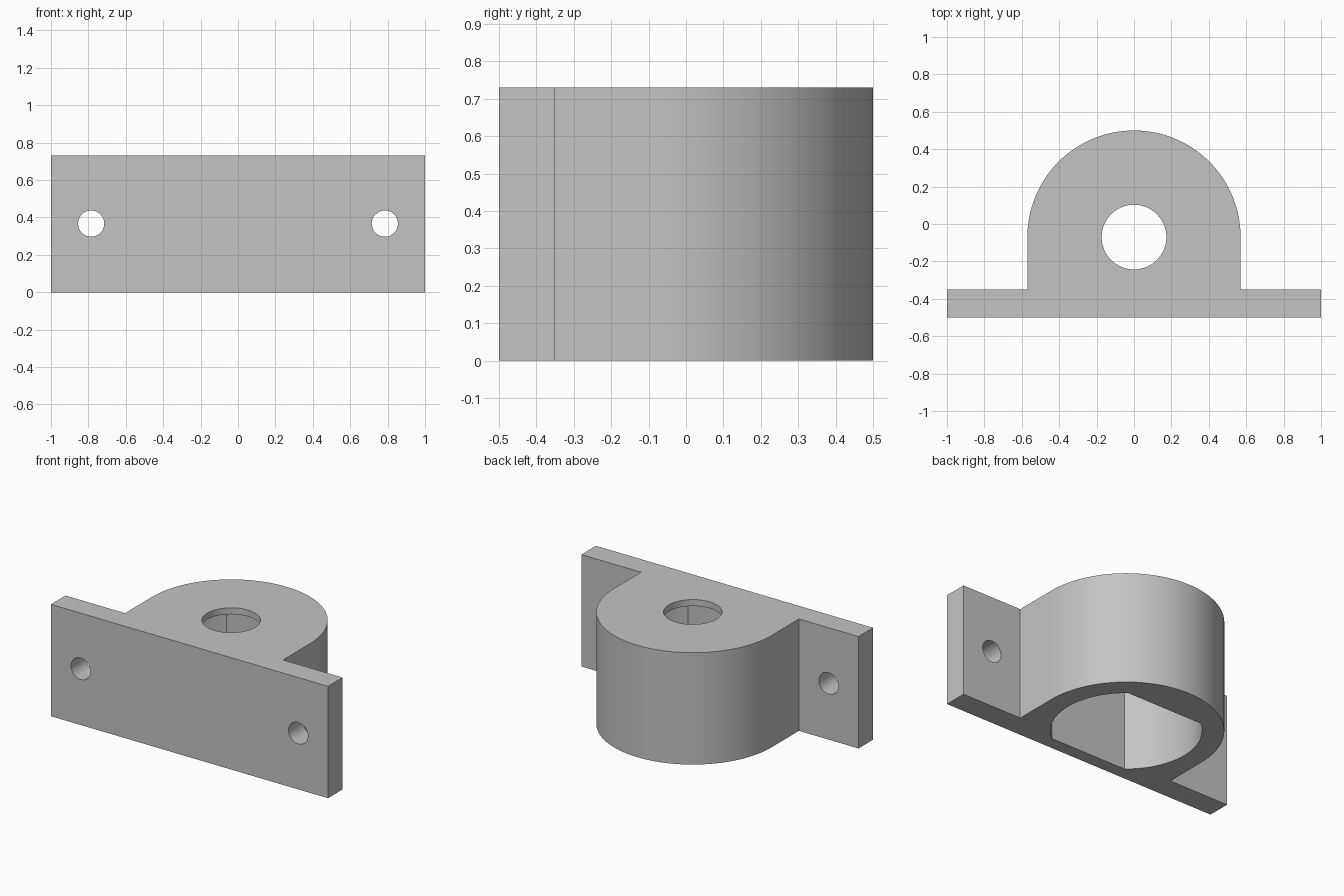
import bpy, bmesh
from math import pi, sin, cos, asin, radians
from mathutils import Matrix

if "Cube" in bpy.data.objects:
    bpy.data.objects.remove(bpy.data.objects["Cube"])

HEIGHT = 0.73
AXIS_Y = -0.07      # centre of the rounded housing
OUTER_R = 0.57
ROOF = 0.042        # thickness of the lip over the pocket

steel = bpy.data.materials.new("plain grey")
steel.use_nodes = True
grey = (0.55, 0.55, 0.55, 1)
steel.diffuse_color = grey
steel.node_tree.nodes["Principled BSDF"].inputs["Base Color"].default_value = grey


def arc(radius, start, end, steps):
    """Points on an arc around the housing axis."""
    angles = [start + (end - start) * i / steps for i in range(steps + 1)]
    return [(radius * cos(a), AXIS_Y + radius * sin(a)) for a in angles]


def prism(name, outline, bottom, top):
    """Extrude a closed outline straight up."""
    bm = bmesh.new()
    face = bm.faces.new([bm.verts.new((x, y, bottom)) for x, y in outline])
    new = bmesh.ops.extrude_face_region(bm, geom=[face])["geom"]
    verts = [v for v in new if isinstance(v, bmesh.types.BMVert)]
    bmesh.ops.translate(bm, verts=verts, vec=(0, 0, top - bottom))
    bmesh.ops.recalc_face_normals(bm, faces=bm.faces)
    mesh = bpy.data.meshes.new(name)
    bm.to_mesh(mesh)
    bm.free()
    mesh.materials.append(steel)
    obj = bpy.data.objects.new(name, mesh)
    bpy.context.collection.objects.link(obj)
    return obj


# Flanged body: flat mounting plate joined to a rounded housing
outline = [(-1, -0.5), (1, -0.5), (1, -0.35), (OUTER_R, -0.35)]
outline += arc(OUTER_R, 0, pi, 64)
outline += [(-OUTER_R, -0.35), (-1, -0.35)]
body = prism("bracket_body", outline, 0, HEIGHT)

# Pocket open at the bottom: a circle with two flats
pocket_r, flat = 0.441, 0.345
a = asin(flat / pocket_r)
pocket_outline = arc(pocket_r, -a, a, 32) + arc(pocket_r, pi - a, pi + a, 32)
cutters = [prism("pocket_cutter", pocket_outline, -0.1, HEIGHT - ROOF)]

# Round opening through the top
bore = arc(0.173, 0, 2 * pi, 64)[:-1]
cutters.append(prism("bore_cutter", bore, HEIGHT / 2, HEIGHT + 0.1))

# Screw holes through the plate
for side in (-1, 1):
    hole = [(0.07 * cos(t * pi / 24), 0.07 * sin(t * pi / 24)) for t in range(48)]
    cutter = prism("screw_hole_cutter", hole, -0.15, 0.15)
    cutter.data.transform(Matrix.Translation((side * 0.785, -0.425, 0.367))
                          @ Matrix.Rotation(radians(90), 4, "X"))
    cutters.append(cutter)

# Cut everything out, then smooth the round walls
bpy.ops.object.select_all(action="DESELECT")
bpy.context.view_layer.objects.active = body
body.select_set(True)
for cutter in cutters:
    cutter.hide_render = True
    mod = body.modifiers.new("cut", "BOOLEAN")
    mod.operation = "DIFFERENCE"
    mod.solver = "EXACT"
    mod.object = cutter
    bpy.ops.object.modifier_apply(modifier=mod.name)
for cutter in cutters:
    bpy.data.objects.remove(cutter)
bpy.ops.object.shade_smooth_by_angle(angle=radians(30))
